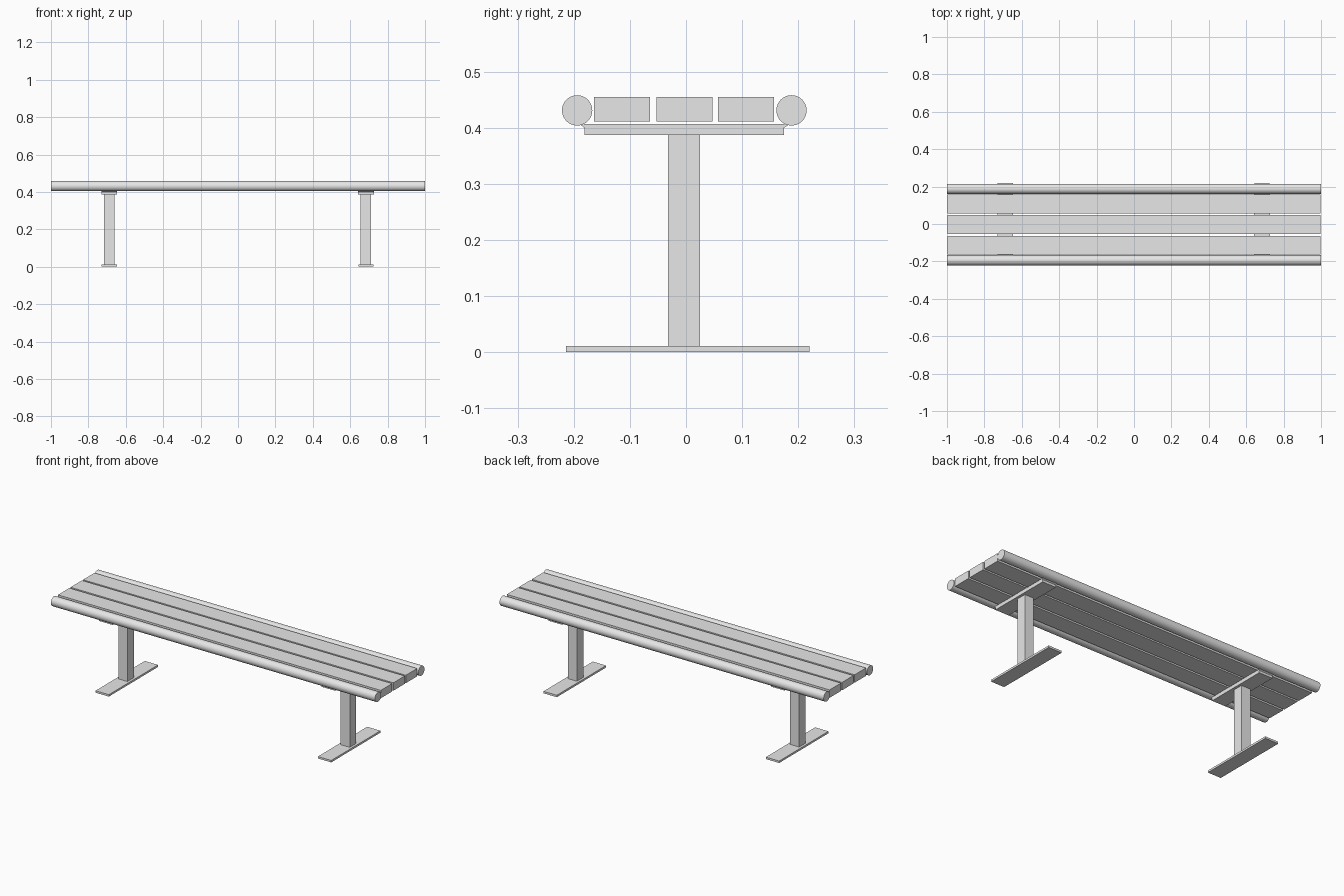
import bpy
import bmesh
from math import pi

cube = bpy.data.objects.get("Cube")
if cube:
    bpy.data.objects.remove(cube, do_unlink=True)

# Single light grey finish
GREY = (0.8, 0.8, 0.8, 1)
grey = bpy.data.materials.new("light_grey")
grey.diffuse_color = GREY
grey.use_nodes = True
grey.node_tree.nodes["Principled BSDF"].inputs["Base Color"].default_value = GREY


def box(name, x, y, z):
    """Box spanning the given (low, high) ranges."""
    bpy.ops.mesh.primitive_cube_add(size=1, location=[sum(r) / 2 for r in (x, y, z)])
    ob = bpy.context.object
    ob.name = name
    ob.scale = [r[1] - r[0] for r in (x, y, z)]
    bpy.ops.object.transform_apply(location=False, rotation=False, scale=True)
    ob.data.materials.append(grey)


def rail(name, y):
    """Round edge tube running the full length."""
    bpy.ops.mesh.primitive_cylinder_add(vertices=40, radius=0.027, depth=2,
                                        location=(0, y, 0.431), rotation=(0, pi / 2, 0))
    ob = bpy.context.object
    ob.name = name
    ob.data.materials.append(grey)
    bpy.ops.object.shade_smooth_by_angle()


def saddle(name, x):
    """Cross plate whose ends flare up under the tubes."""
    half = [(0.178, 0.387), (0.178, 0.400), (0.188, 0.407)]
    profile = half + [(-y, z) for y, z in reversed(half)]
    bm = bmesh.new()
    face = bm.faces.new([bm.verts.new((x - 0.042, y - 0.003, z)) for y, z in profile])
    out = bmesh.ops.extrude_face_region(bm, geom=[face])["geom"]
    bmesh.ops.translate(bm, vec=(0.084, 0, 0),
                        verts=[v for v in out if isinstance(v, bmesh.types.BMVert)])
    bmesh.ops.recalc_face_normals(bm, faces=bm.faces)
    mesh = bpy.data.meshes.new(name)
    bm.to_mesh(mesh)
    bm.free()
    mesh.materials.append(grey)
    bpy.context.collection.objects.link(bpy.data.objects.new(name, mesh))


# Seat: three slats between two tubes
for label, y in (("front", -0.114), ("middle", -0.003), ("back", 0.107)):
    box(label + "_slat", (-0.996, 0.996), (y - 0.05, y + 0.05), (0.411, 0.455))
rail("front_rail", -0.194)
rail("back_rail", 0.188)

# Pedestals: foot plate, square post and saddle
for side, x in (("right", -0.688), ("left", 0.684)):
    box(side + "_foot", (x - 0.041, x + 0.041), (-0.214, 0.22), (0, 0.011))
    box(side + "_post", (x - 0.028, x + 0.028), (-0.032, 0.025), (0.011, 0.387))
    saddle(side + "_saddle", x)
